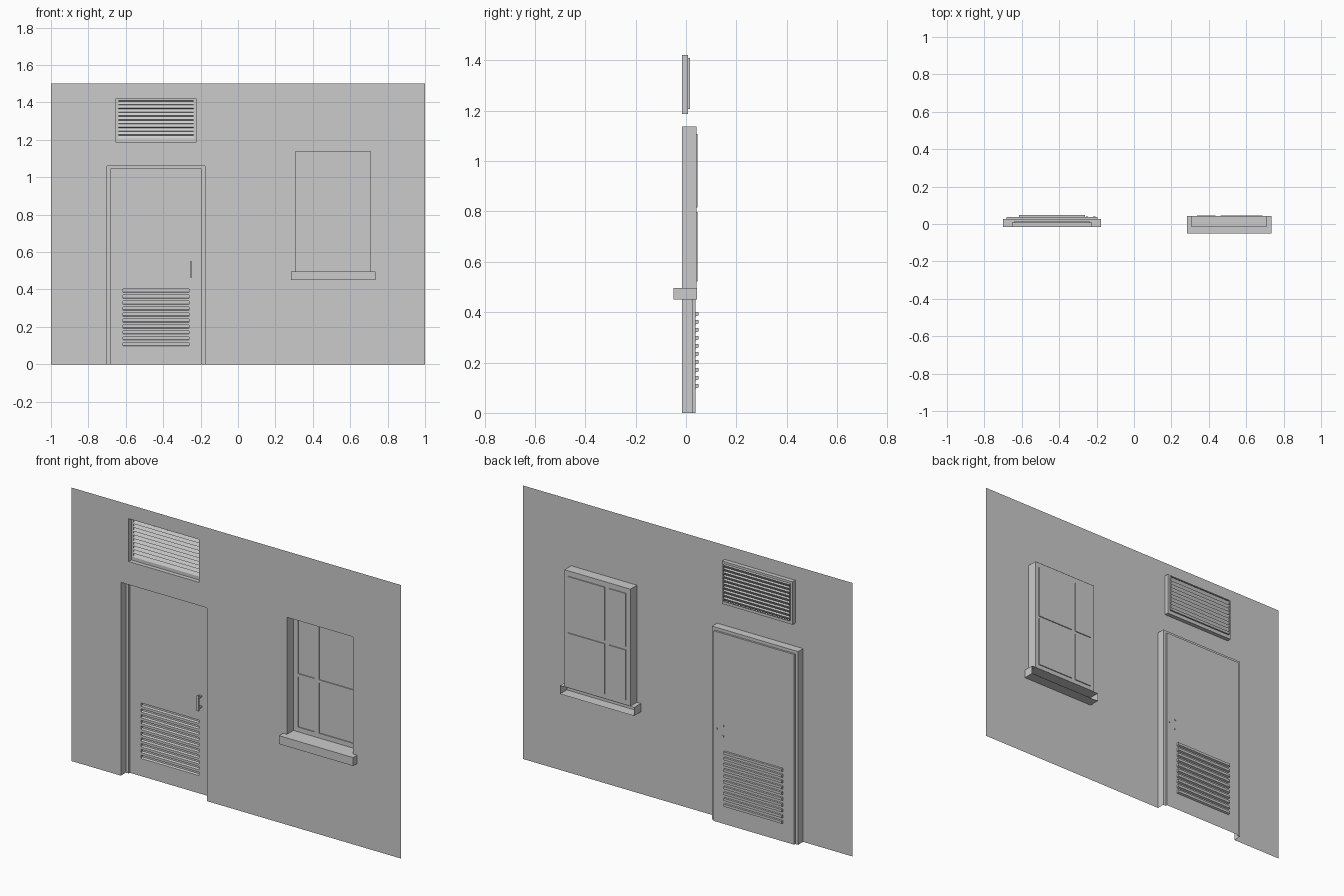
import bpy, bmesh, math
from mathutils import Matrix

if "Cube" in bpy.data.objects:
    bpy.data.objects.remove(bpy.data.objects["Cube"])

WALL_Y = -0.015


def finish(name, bm, fix=True):
    bmesh.ops.remove_doubles(bm, verts=bm.verts, dist=1e-5)
    if fix:
        bmesh.ops.recalc_face_normals(bm, faces=bm.faces)
    me = bpy.data.meshes.new(name)
    bm.to_mesh(me)
    bm.free()
    ob = bpy.data.objects.new(name, me)
    bpy.context.collection.objects.link(ob)
    return ob


def quad(bm, pts):
    return bm.faces.new([bm.verts.new(p) for p in pts])


def plate(bm, rect, holes, y):
    """Flat front-facing sheet with rectangular holes; rect = x0, x1, z0, z1."""
    xs = sorted({v for r in [rect] + holes for v in r[:2]})
    zs = sorted({v for r in [rect] + holes for v in r[2:]})
    for a, b in zip(xs, xs[1:]):
        for c, d in zip(zs, zs[1:]):
            cx, cz = (a + b) / 2, (c + d) / 2
            if any(h[0] < cx < h[1] and h[2] < cz < h[3] for h in holes):
                continue
            quad(bm, [(a, y, c), (b, y, c), (b, y, d), (a, y, d)])


def shell(bm, rings, open_bottom=False, cap=True):
    """Stepped recess: join successive rectangles (rect, y)."""
    def corners(r, y):
        return [(r[0], y, r[2]), (r[0], y, r[3]), (r[1], y, r[3]), (r[1], y, r[2])]
    loops = [corners(*r) for r in rings]
    for p, q in zip(loops, loops[1:]):
        for i in range(3 if open_bottom else 4):
            j = (i + 1) % 4
            quad(bm, [p[i], p[j], q[j], q[i]])
    if cap:
        quad(bm, loops[-1][::-1])


def box(bm, x0, x1, y0, y1, z0, z1):
    m = Matrix.Translation(((x0 + x1) / 2, (y0 + y1) / 2, (z0 + z1) / 2)) @ \
        Matrix.Diagonal((x1 - x0, y1 - y0, z1 - z0, 1))
    return bmesh.ops.create_cube(bm, size=1, matrix=m)


DOOR = (-0.70, -0.177, 0, 1.06)
WINDOW = (0.308, 0.708, 0.495, 1.138)
VENT = (-0.653, -0.225, 1.187, 1.422)

# wall sheet with three openings
bm = bmesh.new()
plate(bm, (-1, 1, 0, 1.5), [DOOR, WINDOW, VENT], WALL_Y)
finish("wall", bm, False)

# stepped door frame
bm = bmesh.new()
leaf = (-0.683, -0.194, 0, 1.043)
shell(bm, [(DOOR, WALL_Y), (DOOR, 0.028), (leaf, 0.028), (leaf, 0.038)], True, False)
finish("door_frame", bm)

# door leaf with ten louvre slots
slots = [(-0.615, -0.262, 0.097 + 0.0318 * i, 0.115 + 0.0318 * i) for i in range(10)]
bm = bmesh.new()
plate(bm, leaf, slots, 0.038)
finish("door_leaf", bm, False)

# louvre pockets sloping behind the leaf
bm = bmesh.new()
for x0, x1, z0, z1 in slots:
    shell(bm, [((x0, x1, z0, z1), 0.038), ((x0, x1, z0 + 0.004, z1), 0.049)])
finish("door_louvres", bm)

# pull handle and lock
bm = bmesh.new()
box(bm, -0.257, -0.245, 0.008, 0.017, 0.465, 0.55)
for z in (0.475, 0.532):
    box(bm, -0.256, -0.246, 0.017, 0.039, z, z + 0.009)
finish("door_handle", bm)
bm = bmesh.new()
bmesh.ops.create_cone(bm, cap_ends=True, segments=12, radius1=0.006, radius2=0.006, depth=0.006,
                      matrix=Matrix.Translation((-0.212, 0.038, 0.512)) @ Matrix.Rotation(math.pi / 2, 4, 'X'))
finish("door_lock", bm)

# window reveal, sash bars and panes
panes = [(a, b, c, d) for a, b in ((0.336, 0.437), (0.463, 0.686))
         for c, d in ((0.522, 0.798), (0.815, 1.108))]
bm = bmesh.new()
shell(bm, [(WINDOW, WALL_Y), (WINDOW, 0.042)], cap=False)
finish("window_reveal", bm)
bm = bmesh.new()
plate(bm, WINDOW, panes, 0.041)
finish("window_sash", bm, False)
bm = bmesh.new()
for p in panes:
    shell(bm, [(p, 0.041), (p, 0.046)])
finish("window_panes", bm)

# window sill, open at the back
bm = bmesh.new()
shell(bm, [((0.284, 0.734, 0.45, 0.496), 0.044), ((0.284, 0.734, 0.45, 0.496), -0.05)])
finish("window_sill", bm)

# vent frame
grille = (-0.64, -0.238, 1.207, 1.41)
bm = bmesh.new()
shell(bm, [(VENT, WALL_Y), (VENT, 0.008), (grille, 0.008), (grille, 0.016)], cap=False)
finish("vent_frame", bm)

# vent louvres as a sawtooth sheet
bm = bmesh.new()
x0, x1, z0, z1 = grille
n = 10
h = (z1 - z0) / n
for i in range(n):
    a, b = z0 + i * h, z0 + (i + 1) * h
    quad(bm, [(x0, 0.006, a), (x1, 0.006, a), (x1, 0.016, b - 0.004), (x0, 0.016, b - 0.004)])
    quad(bm, [(x0, 0.016, b - 0.004), (x1, 0.016, b - 0.004), (x1, 0.006, b), (x0, 0.006, b)])
finish("vent_louvres", bm, False)
